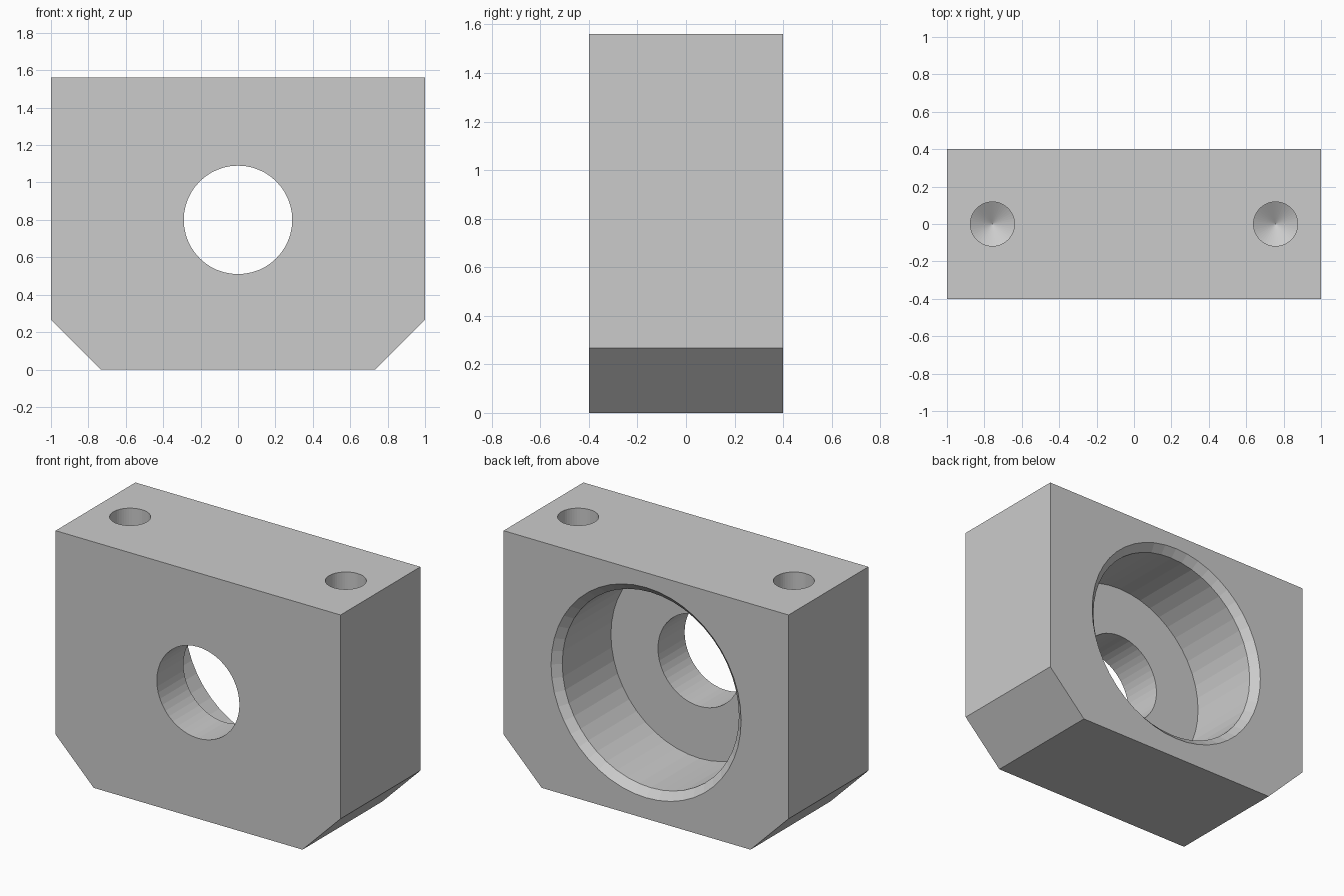
import bpy, bmesh
from math import cos, sin, tau
from mathutils import Matrix, Vector

if "Cube" in bpy.data.objects:
    bpy.data.objects.remove(bpy.data.objects["Cube"], do_unlink=True)

HALF_DEPTH, HEIGHT, CHAMFER = 0.4, 1.56, 0.267
SIDES = 48

grey = bpy.data.materials.new("plain_grey")
grey.use_nodes = True
colour = (0.6, 0.6, 0.6, 1)
grey.diffuse_color = colour
grey.node_tree.nodes["Principled BSDF"].inputs["Base Color"].default_value = colour


def make_object(name, bm):
    bmesh.ops.recalc_face_normals(bm, faces=bm.faces[:])
    mesh = bpy.data.meshes.new(name)
    bm.to_mesh(mesh)
    bm.free()
    mesh.materials.append(grey)
    obj = bpy.data.objects.new(name, mesh)
    bpy.context.collection.objects.link(obj)
    return obj


def turned_cutter(name, profile, centre, axis):
    """Solid of revolution from (distance along axis, radius) pairs."""
    bm = bmesh.new()
    rings = []
    for along, radius in profile:
        rings.append([bm.verts.new((radius * cos(tau * i / SIDES),
                                    radius * sin(tau * i / SIDES), along))
                      for i in range(SIDES)])
    for low, high in zip(rings, rings[1:]):
        for i in range(SIDES):
            j = (i + 1) % SIDES
            bm.faces.new((low[i], low[j], high[j], high[i]))
    bm.faces.new(rings[0])
    bm.faces.new(rings[-1])
    bmesh.ops.remove_doubles(bm, verts=bm.verts[:], dist=1e-5)
    turn = Vector((0, 0, 1)).rotation_difference(Vector(axis)).to_matrix().to_4x4()
    bm.transform(Matrix.Translation(centre) @ turn)
    cutter = make_object(name, bm)
    cutter.hide_render = True
    return cutter


# Block with chamfered lower corners
outline = [(1, CHAMFER), (1, HEIGHT), (-1, HEIGHT), (-1, CHAMFER),
           (CHAMFER - 1, 0), (1 - CHAMFER, 0)]
bm = bmesh.new()
front = bm.faces.new([bm.verts.new((x, -HALF_DEPTH, z)) for x, z in outline])
extruded = bmesh.ops.extrude_face_region(bm, geom=[front], use_keep_orig=True)
bmesh.ops.translate(bm, vec=(0, 2 * HALF_DEPTH, 0),
                    verts=[v for v in extruded["geom"] if isinstance(v, bmesh.types.BMVert)])
block = make_object("bearing_block", bm)

# Stepped bore, open and chamfered at the back
cutters = [turned_cutter(
    "bore_cutter",
    [(-0.5, 0.29), (-0.133, 0.29), (-0.133, 0.62),
     (0.355, 0.62), (0.4, 0.667), (0.5, 0.772)],
    (0, 0, 0.8), (0, 1, 0))]

# Drilled blind holes in the top, with conical ends
for side, x in (("right", -0.757), ("left", 0.757)):
    cutters.append(turned_cutter(
        side + "_screw_hole_cutter",
        [(-0.67, 0), (-0.6, 0.118), (0.1, 0.118)],
        (x, 0, HEIGHT), (0, 0, 1)))

# Cut the holes and discard the cutters
bpy.context.view_layer.objects.active = block
for cutter in cutters:
    cut = block.modifiers.new(cutter.name, "BOOLEAN")
    cut.operation = "DIFFERENCE"
    cut.solver = "EXACT"
    cut.object = cutter
    bpy.ops.object.modifier_apply(modifier=cut.name)
    bpy.data.objects.remove(cutter, do_unlink=True)
